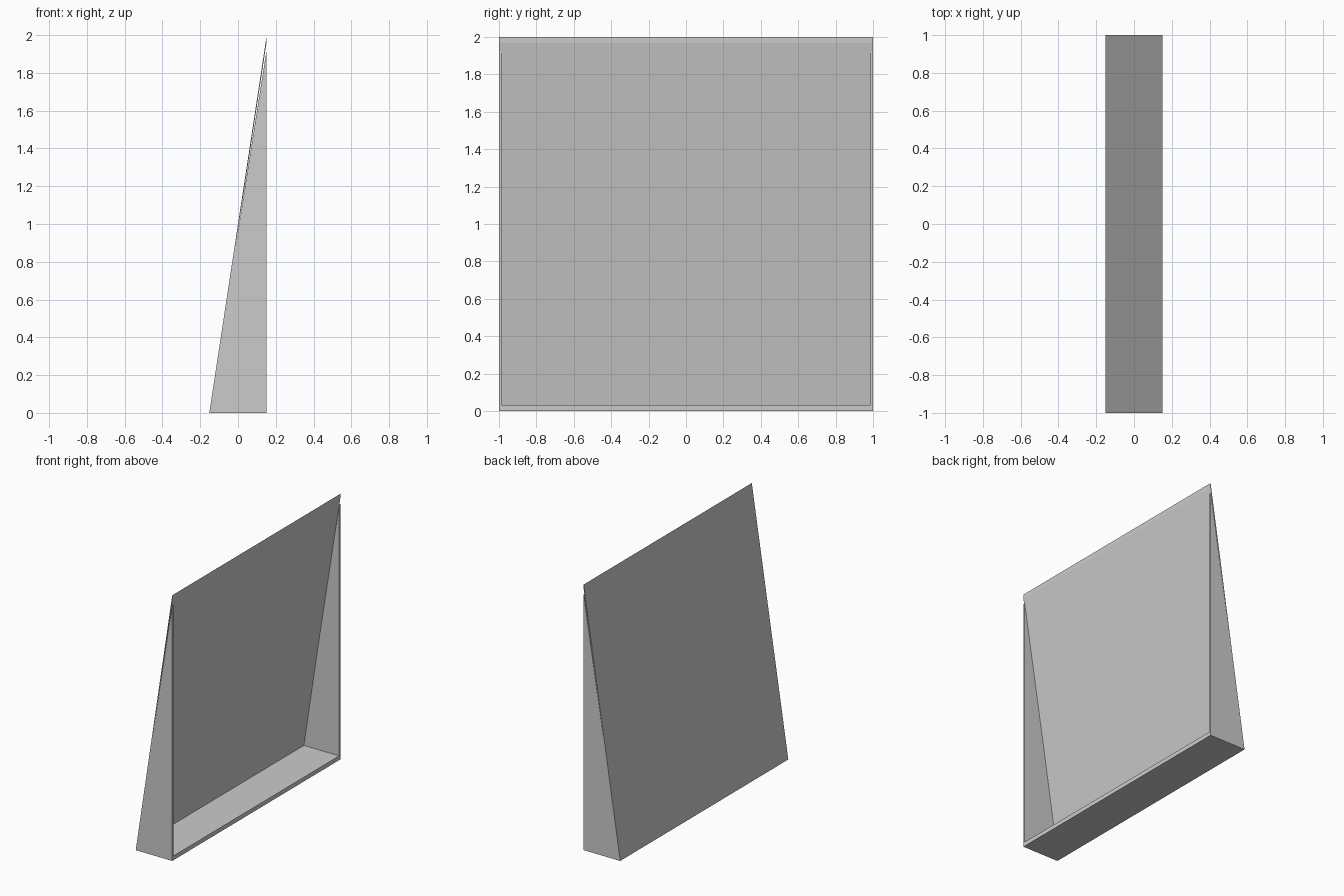
import bpy, bmesh

if "Cube" in bpy.data.objects:
    bpy.data.objects.remove(bpy.data.objects["Cube"])

HW = 0.152      # half depth
WALL = 0.013    # side wall thickness
FLOOR = 0.032   # floor thickness
SKIN = 0.005    # sloped panel thickness along x


def extrude_profile(name, pts, y0, y1):
    """Prism from an (x, z) profile swept from y0 to y1."""
    bm = bmesh.new()
    face = bm.faces.new([bm.verts.new((x, y0, z)) for x, z in pts])
    geo = bmesh.ops.extrude_face_region(bm, geom=[face])["geom"]
    moved = [g for g in geo if isinstance(g, bmesh.types.BMVert)]
    bmesh.ops.translate(bm, verts=moved, vec=(0, y1 - y0, 0))
    bmesh.ops.recalc_face_normals(bm, faces=bm.faces)
    mesh = bpy.data.meshes.new(name)
    bm.to_mesh(mesh)
    bm.free()
    obj = bpy.data.objects.new(name, mesh)
    bpy.context.collection.objects.link(obj)
    return obj


def slope_x(z):
    return -HW + HW * z


# Sloped panel, full width, coming to a sharp top edge
extrude_profile("sloped_panel",
                [(-HW, 0), (-HW + SKIN, 0), (HW, 2 - SKIN / HW), (HW, 2)], -1, 1)

# Floor strip between the side walls
extrude_profile("floor",
                [(-HW, 0), (HW, 0), (HW, FLOOR), (slope_x(FLOOR), FLOOR)],
                -1 + WALL, 1 - WALL)

# Triangular side walls, stopping just short of the panel at the top
for side, y0 in (("front", -1), ("back", 1 - WALL)):
    extrude_profile(side + "_side_wall",
                    [(-HW, 0), (HW, 0), (HW, 1.925)], y0, y0 + WALL)
